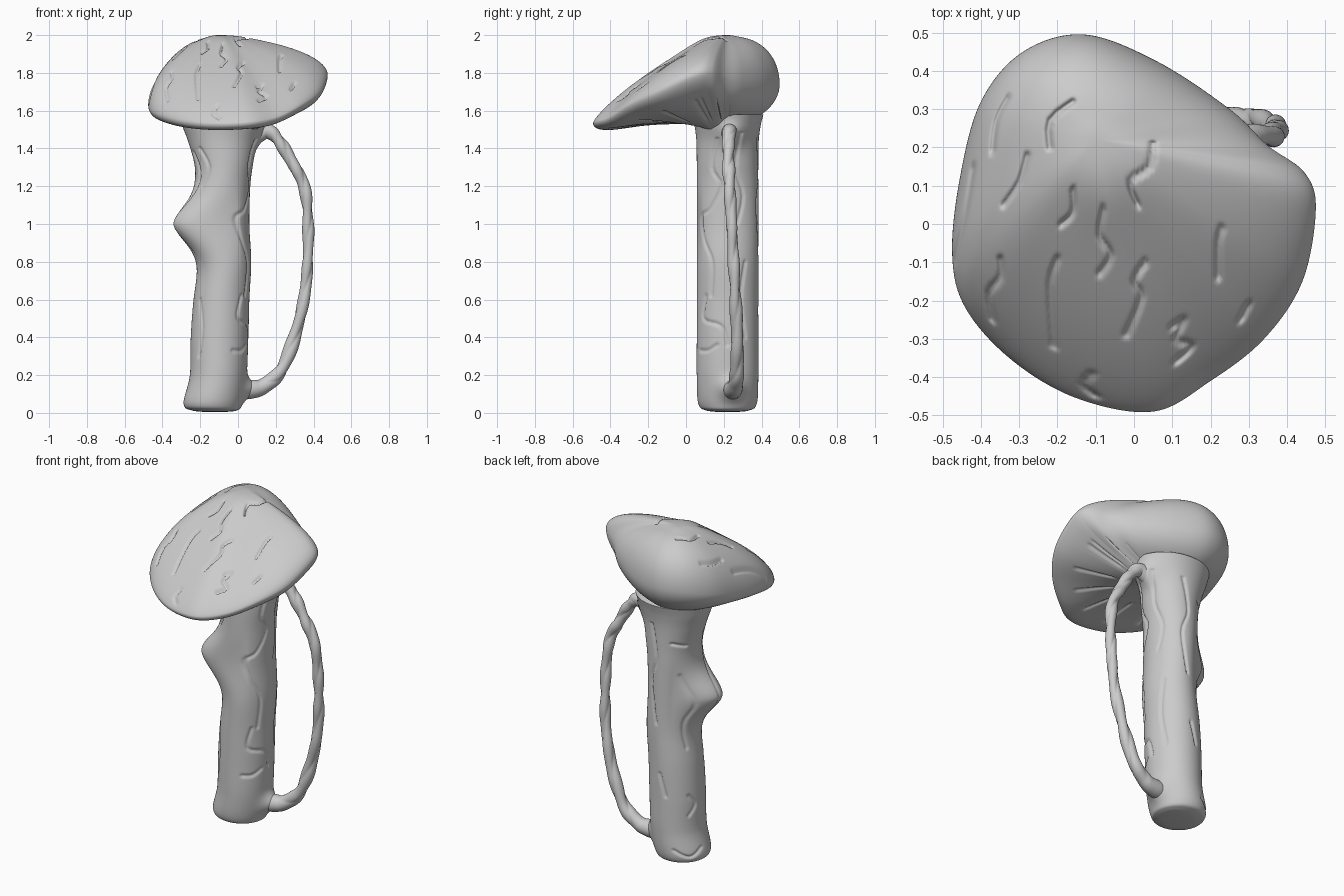
import bpy, bmesh
from math import sin, cos, pi, sqrt, exp, radians
from mathutils import Vector

if "Cube" in bpy.data.objects:
    bpy.data.objects.remove(bpy.data.objects["Cube"])


def spline(points, steps, closed=False):
    """Catmull-Rom through tuples of any size."""
    n, out = len(points), []
    pick = (lambda i: points[i % n]) if closed else (lambda i: points[min(max(i, 0), n - 1)])
    for i in range(n if closed else n - 1):
        a, b, c, d = (pick(i + k) for k in (-1, 0, 1, 2))
        for k in range(steps):
            t = k / steps
            out.append(tuple(0.5 * (2 * q + (r - p) * t + (2 * p - 5 * q + 4 * r - s) * t * t
                                    + (3 * q - p - 3 * r + s) * t ** 3)
                             for p, q, r, s in zip(a, b, c, d)))
    if not closed:
        out.append(points[-1])
    return out


def skin(name, rings):
    """Smooth closed surface through a stack of rings."""
    bm = bmesh.new()
    vs = [[bm.verts.new(p) for p in ring] for ring in rings]
    n = len(vs[0])
    for lo, hi in zip(vs, vs[1:]):
        for j in range(n):
            k = (j + 1) % n
            bm.faces.new((lo[j], lo[k], hi[k], hi[j]))
    bm.faces.new(vs[0][::-1])
    bm.faces.new(vs[-1])
    bmesh.ops.recalc_face_normals(bm, faces=bm.faces)
    for f in bm.faces:
        f.smooth = True
    me = bpy.data.meshes.new(name)
    bm.to_mesh(me)
    bm.free()
    ob = bpy.data.objects.new(name, me)
    bpy.context.collection.objects.link(ob)
    return ob


def segments(lines, steps=1):
    lines = [spline(line, steps) for line in lines]
    return [(a, b) for line in lines for a, b in zip(line, line[1:])]


def clamp(v):
    return min(1, max(0, v))


def groove(x, y, segs, width):
    """1 on a crack line, falling to 0 away from it."""
    best = 9.0
    for (ax, ay), (bx, by) in segs:
        if not (min(ax, bx) - 0.04 < x < max(ax, bx) + 0.04
                and min(ay, by) - 0.04 < y < max(ay, by) + 0.04):
            continue
        dx, dy = bx - ax, by - ay
        t = clamp(((x - ax) * dx + (y - ay) * dy) / (dx * dx + dy * dy))
        best = min(best, (x - ax - t * dx) ** 2 + (y - ay - t * dy) ** 2)
    return exp(-best / width ** 2)


# Cap: rim points (x, y, rim height, dome roundness)
rim = spline([(0.475, 0.04, 1.785, .5), (0.445, 0.135, 1.80, .42), (0.35, 0.205, 1.77, .4),
              (0.25, 0.30, 1.74, .65), (0.06, 0.425, 1.73, .97), (-0.13, 0.495, 1.74, 1),
              (-0.29, 0.45, 1.735, 1), (-0.40, 0.32, 1.70, .88), (-0.455, 0.12, 1.655, .7),
              (-0.475, -0.08, 1.625, .5), (-0.44, -0.22, 1.59, .35), (-0.32, -0.355, 1.55, .15),
              (-0.15, -0.455, 1.53, .03), (0.05, -0.49, 1.535, .03), (0.2, -0.41, 1.56, .05),
              (0.34, -0.30, 1.63, .12), (0.44, -0.15, 1.70, .35)], 17, True)
CX, CY = -0.10, 0.22
cap_cracks = segments([
    [(-.33, .33), (-.36, .27), (-.37, .19)], [(-.28, .18), (-.30, .11), (-.34, .05)],
    [(-.42, .15), (-.44, .03), (-.47, -.10)], [(-.16, .32), (-.22, .27), (-.22, .20)],
    [(-.16, .09), (-.16, .03), (-.19, 0)], [(.05, .21), (.04, .15), (-.01, .11), (.01, .05)],
    [(-.08, .04), (-.09, -.03), (-.06, -.08), (-.09, -.13)],
    [(-.20, -.09), (-.22, -.16), (-.21, -.32)], [(-.35, -.09), (-.35, -.14), (-.38, -.18), (-.37, -.25)],
    [(.03, -.10), (0, -.15), (.02, -.19), (-.02, -.29)], [(.23, -.01), (.22, -.05), (.22, -.14)],
    [(.10, -.27), (.13, -.25), (.11, -.30), (.15, -.32), (.11, -.36)],
    [(.30, -.21), (.28, -.25)], [(-.11, -.39), (-.13, -.42), (-.10, -.45)]], 3)


def cap_point(j, s, top):
    rx, ry, zr, w = rim[j]
    x, y = CX + (rx - CX) * s, CY + (ry - CY) * s
    dome = sqrt(max(0, 1 - s * s))
    if top:
        w += (0.55 - w) * exp(-(s / 0.25) ** 2)
        h = 0.04
        f = w * dome + (1 - w) * (1 - s ** (1.4 + exp(-(s / 0.2) ** 2) * 0.5))
        z = zr + (2.0 - zr - h) * f + h * sqrt(max(0, 1 - s ** 6))
        z -= 0.016 * groove(x, y, cap_cracks, 0.007)
    else:
        w = clamp((ry - 0.1) / 0.2)
        base = 1.53 - 0.07 * clamp((zr - 1.55) / 0.2) * (1 - w)
        f = w * dome + (1 - w) * (1 - s ** 1.8)
        z = zr - (zr - base) * f - 0.09 * (1 - w) * s ** 5 * sqrt(max(0, 1 - s ** 4))
        # radial gills underneath
        if j % 19 < 3 and 0.5 < s < 0.82:
            z += 0.009 * (1 - w) * (1 if j % 19 == 1 else 0.5)
    return x, y, z


N = len(rim)
rows = [(sin(0.3 + (pi / 2 - 0.3) * i / 32), False) for i in range(32)]
rows += [(max(0.002, sin(pi / 2 * (1 - i / 105))), True) for i in range(106)]
skin("cap", [[cap_point(j, s, top) for j in range(N)] for s, top in rows])

# Stem: rows (height, left edge, right edge, half depth), plus a knob on the left
stem_rows = spline([(0.004, -.13, -.11, .01), (0.012, -.24, -.01, .11), (0.05, -.288, .02, .155),
                    (0.2, -.255, .045, .163), (0.4, -.25, .055, .163), (0.6, -.235, .06, .163),
                    (0.8, -.205, .07, .163), (1.0, -.20, .06, .163), (1.2, -.215, .065, .163),
                    (1.32, -.23, .08, .163), (1.44, -.265, .10, .165), (1.52, -.295, .13, .175),
                    (1.58, -.31, .15, .19)], 24)
stem_cracks = segments([[(radians(a) * 0.16, z) for a, z in line] for line in [
    [(-20, 1.45), (-30, 1.3), (-12, 1.2), (-35, 1.08), (-58, 1.04), (-50, .92), (-30, .8), (-32, .62)],
    [(-45, .62), (-52, .5), (-12, .46), (0, .36)], [(-62, .33), (-40, .33), (-20, .36)],
    [(25, 1.48), (15, 1.3), (30, 1.15), (18, 1.0)], [(35, .8), (25, .6), (35, .4)],
    [(75, 1.45), (88, 1.25), (72, 1.1), (90, .85)], [(90, .55), (102, .42)],
    [(140, 1.15), (158, .98), (148, .85), (155, .7)], [(120, 1.35), (150, 1.33)],
    [(150, .42), (165, .36), (150, .3)], [(110, .1), (140, .06), (170, .1)],
    [(200, 1.38), (215, 1.25), (200, 1.05), (205, .85)], [(225, 1.4), (240, 1.3), (228, 1.2)],
    [(220, .6), (232, .45), (225, .3)]]], 4)


def stem_point(row, j, n):
    z, xl, xr, ry = row
    a = -pi / 2 + 2 * pi * j / n
    knob = 0.158 * exp(-(abs(z - 1.0) / 0.14) ** 1.8) * max(0, cos(a - radians(217))) ** 1.2
    # swellings where the vine grows out
    around = exp(-((a - 0.15) / 0.38) ** 2)
    bud = around * (0.06 * exp(-((z - 0.125) / 0.055) ** 2) + 0.04 * exp(-((z - 1.47) / 0.06) ** 2))
    k = 1 - 0.06 * groove(a * 0.16, z, stem_cracks, 0.008)
    return ((xl + xr) / 2 + (xr - xl) / 2 * cos(a) * k - knob + bud, 0.22 + ry * sin(a) * k, z)


skin("stem", [[stem_point(r, j, 128) for j in range(128)] for r in stem_rows])

# Side vine: path (x, y, z, radius) with a twisted two-strand section
vine = spline([(0.0, .23, 1.41, .04), (0.09, .23, 1.465, .045), (0.16, .23, 1.49, .038),
               (0.22, .225, 1.435, .032), (0.29, .225, 1.32, .031), (0.35, .23, 1.2, .030),
               (0.37, .24, 1.03, .028), (0.37, .25, .84, .028), (0.355, .26, .64, .029),
               (0.305, .27, .42, .032), (0.23, .27, .23, .035), (0.14, .26, .145, .041),
               (0.07, .25, .125, .05), (-0.03, .24, .125, .055)], 20)
rings = []
for i, p in enumerate(vine):
    a, b = vine[max(i - 1, 0)], vine[min(i + 1, len(vine) - 1)]
    tangent = (Vector(b[:3]) - Vector(a[:3])).normalized()
    side = Vector((0, 1, 0))
    side = (side - tangent * side.dot(tangent)).normalized()
    up = tangent.cross(side)
    fade = clamp(min(i - 35, len(vine) - 35 - i) / 30)
    ring = []
    for j in range(28):
        t = 2 * pi * j / 28
        strand = abs(cos(t - i * 0.11))
        r = p[3] * (1 + fade * (0.32 * strand ** 0.6 - 0.22 + 0.07 * sin(i * 0.31)))
        ring.append(Vector(p[:3]) + side * (r * cos(t)) + up * (r * sin(t)))
    rings.append(ring)
skin("side_vine", rings)
